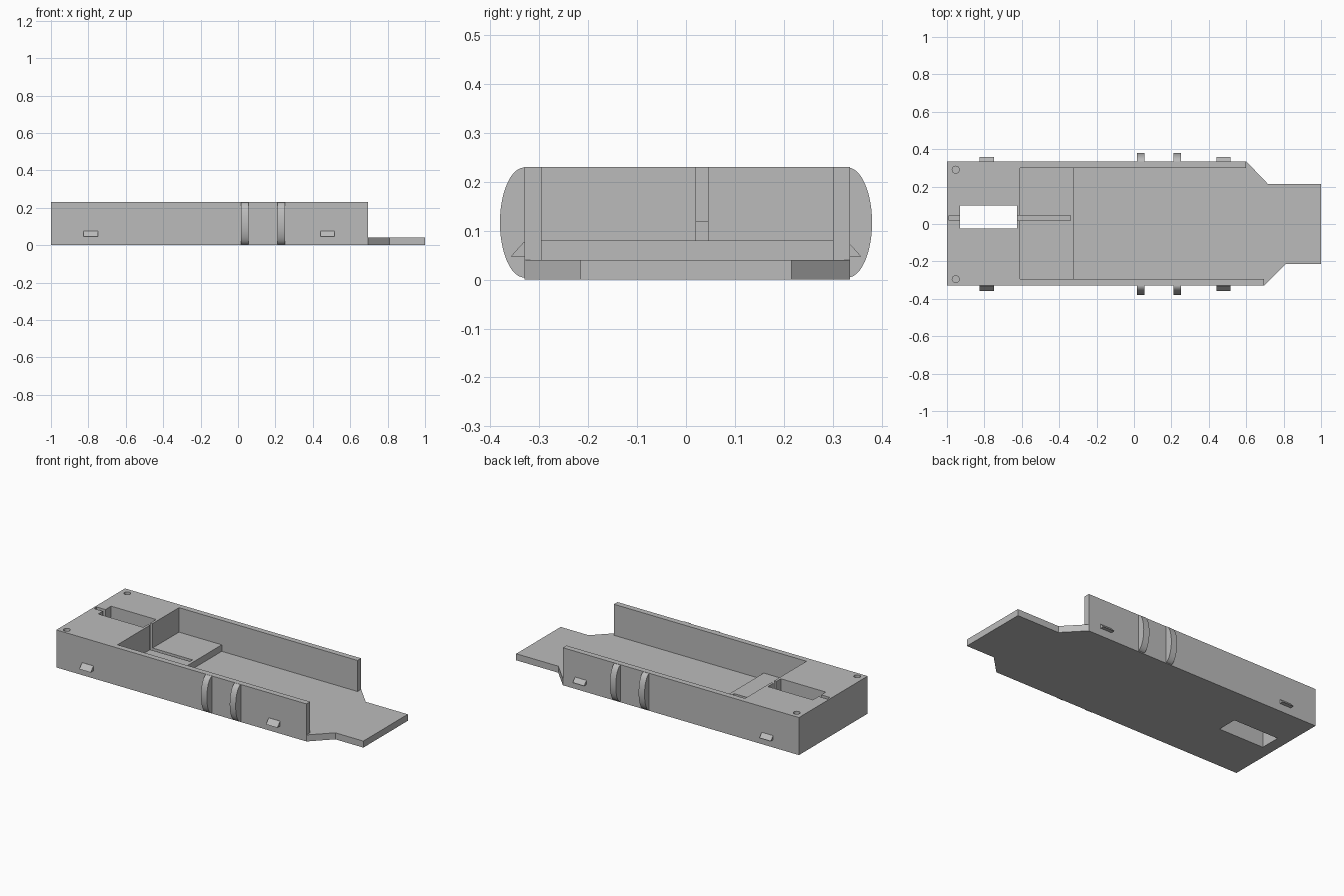
import bpy
import bmesh
import math
from mathutils import Vector

if "Cube" in bpy.data.objects:
    bpy.data.objects.remove(bpy.data.objects["Cube"], do_unlink=True)

grey = bpy.data.materials.new("light grey")
grey.use_nodes = True
COLOUR = (0.5, 0.5, 0.5, 1)
grey.diffuse_color = COLOUR
grey.node_tree.nodes["Principled BSDF"].inputs["Base Color"].default_value = COLOUR


def prism(name, points, sweep):
    """Closed solid made by sweeping a flat polygon along a vector."""
    bm = bmesh.new()
    face = bm.faces.new([bm.verts.new(p) for p in points])
    moved = bmesh.ops.extrude_face_region(bm, geom=[face])["geom"]
    verts = [v for v in moved if isinstance(v, bmesh.types.BMVert)]
    bmesh.ops.translate(bm, verts=verts, vec=Vector(sweep))
    bmesh.ops.recalc_face_normals(bm, faces=bm.faces[:])
    mesh = bpy.data.meshes.new(name)
    bm.to_mesh(mesh)
    bm.free()
    mesh.materials.append(grey)
    obj = bpy.data.objects.new(name, mesh)
    bpy.context.collection.objects.link(obj)
    return obj


def box(name, x0, x1, y0, y1, z0, z1):
    corners = [(x0, y0, z0), (x1, y0, z0), (x1, y1, z0), (x0, y1, z0)]
    return prism(name, corners, (0, 0, z1 - z0))


def disc(name, x, y, radius, z0, z1, sides=24):
    ring = [(x + radius * math.cos(a), y + radius * math.sin(a), z0)
            for a in (math.tau * i / sides for i in range(sides))]
    return prism(name, ring, (0, 0, z1 - z0))


def cut(target, cutter):
    """Subtract the cutter for good, then discard it."""
    cutter.hide_render = True
    mod = target.modifiers.new("cut", 'BOOLEAN')
    mod.operation = 'DIFFERENCE'
    mod.solver = 'EXACT'
    mod.object = cutter
    bpy.context.view_layer.update()
    result = bpy.data.meshes.new_from_object(
        target.evaluated_get(bpy.context.evaluated_depsgraph_get()))
    target.modifiers.clear()
    target.data = result
    bpy.data.objects.remove(cutter, do_unlink=True)


# Chassis: tapered outline raised to full height
TOP, FLOOR, STEP = 0.23, 0.04, 0.08
outline = [(-1, -0.33), (0.695, -0.33), (0.81, -0.215), (1, -0.215),
           (1, 0.215), (0.715, 0.215), (0.6, 0.335), (-1, 0.335)]
chassis = prism("chassis", [(x, y, 0) for x, y in outline], (0, 0, TOP))

# Open tray with a raised step at the rear
tray = [(-0.61, STEP), (-0.32, STEP), (-0.32, FLOOR),
        (1.1, FLOOR), (1.1, 0.3), (-0.61, 0.3)]
cut(chassis, prism("tray_cutter", [(x, -0.295, z) for x, z in tray], (0, 0.595, 0)))

# Side walls end before the tongue
cut(chassis, box("left_end_cutter", 0.6, 1.2, 0.2, 0.5, FLOOR, 0.3))
cut(chassis, box("right_end_cutter", 0.695, 1.2, -0.5, -0.2, FLOOR, 0.3))

# Through opening and the narrow channels either side of it
cut(chassis, box("opening_cutter", -0.93, -0.625, -0.025, 0.1, -0.1, 0.3))
cut(chassis, box("rear_channel_cutter", -0.99, -0.9, 0.02, 0.045, 0.12, 0.3))
cut(chassis, box("step_channel_cutter", -0.65, -0.34, 0.02, 0.045, 0.06, 0.3))

# Corner screw holes
for y in (0.29, -0.295):
    cut(chassis, disc("screw_hole_cutter", -0.953, y, 0.019, 0.1, 0.3))

for side, sign in (("left", 1), ("right", -1)):
    # Rounded vertical ribs
    arc = [(0.33 + 0.05 * math.cos(a), 0.1165 + 0.1125 * math.sin(a))
           for a in (math.pi * (i / 24 - 0.5) for i in range(25))]
    profile = [(0.32, 0.004)] + arc + [(0.32, 0.229)]
    for n, x in enumerate((0.015, 0.21)):
        rib = prism(f"{side}_rib_{n + 1}",
                    [(x, sign * y, z) for y, z in profile], (0.04, 0, 0))
        bpy.ops.object.select_all(action='DESELECT')
        rib.select_set(True)
        bpy.context.view_layer.objects.active = rib
        bpy.ops.object.shade_smooth_by_angle(angle=math.radians(30))

    # Wedge clips with flat undersides
    wedge = [(0.32, 0.047), (0.358, 0.047), (0.331, 0.077), (0.32, 0.077)]
    for n, x in enumerate((-0.825, 0.44)):
        prism(f"{side}_clip_{n + 1}",
              [(x, sign * y, z) for y, z in wedge], (0.077, 0, 0))
